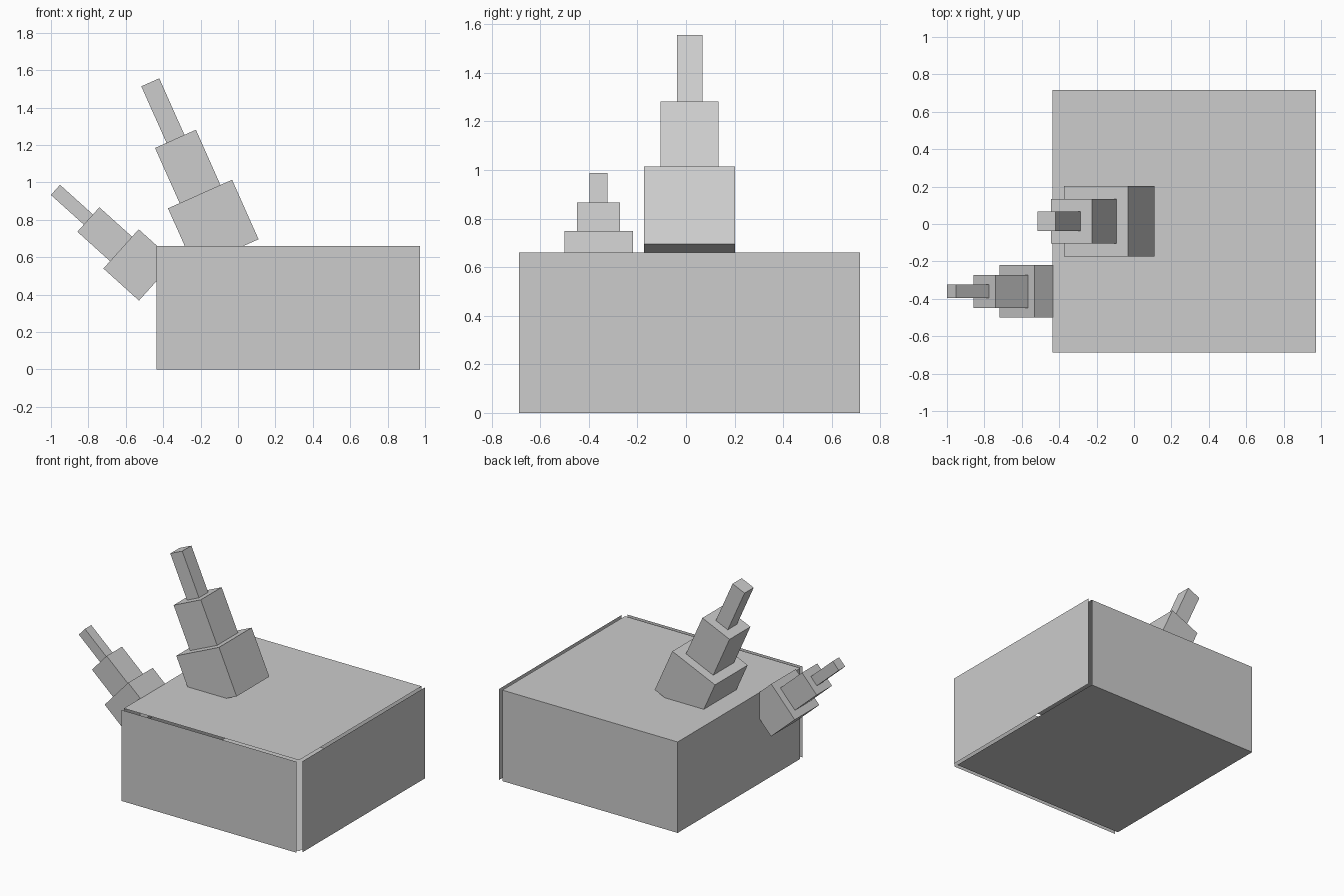
import bpy, bmesh, math
from mathutils import Matrix, Vector

if "Cube" in bpy.data.objects:
    bpy.data.objects.remove(bpy.data.objects["Cube"])

grey = bpy.data.materials.new("light_grey")
grey.diffuse_color = (0.604, 0.604, 0.604, 1)
grey.use_nodes = True
grey.node_tree.nodes["Principled BSDF"].inputs["Base Color"].default_value = grey.diffuse_color


def finish(name, bm):
    mesh = bpy.data.meshes.new(name)
    bm.to_mesh(mesh)
    bm.free()
    mesh.materials.append(grey)
    obj = bpy.data.objects.new(name, mesh)
    bpy.context.collection.objects.link(obj)
    return obj


def panel(name, center, size, normal):
    """Thin flat sheet; size is (across, up) in the sheet's own plane."""
    bm = bmesh.new()
    bmesh.ops.create_grid(bm, x_segments=1, y_segments=1, size=0.5)
    rot = {"+x": Matrix(((0, 0, 1), (1, 0, 0), (0, 1, 0))),
           "-x": Matrix(((0, 0, -1), (-1, 0, 0), (0, 1, 0))),
           "+y": Matrix(((-1, 0, 0), (0, 0, 1), (0, 1, 0))),
           "-y": Matrix(((1, 0, 0), (0, 0, -1), (0, 1, 0))),
           "+z": Matrix.Identity(3),
           "-z": Matrix(((1, 0, 0), (0, -1, 0), (0, 0, -1)))}[normal]
    bm.transform(Matrix.Translation(center) @ rot.to_4x4()
                 @ Matrix.Diagonal((size[0], size[1], 1, 1)))
    finish(name, bm)


def stepped_arm(name, tip, tilt, steps):
    """Square blocks stacked from the tip down along an axis leaning to -x."""
    rot = Matrix.Rotation(-math.radians(tilt), 4, "Y")
    axis = rot @ Vector((0, 0, 1))
    top = Vector(tip)
    for label, width, length in steps:
        bm = bmesh.new()
        bmesh.ops.create_cube(bm, size=1)
        bm.transform(Matrix.Translation(top - axis * length / 2) @ rot
                     @ Matrix.Diagonal((width, width, length, 1)))
        finish(f"{name}_{label}", bm)
        top -= axis * length


# Body: six separate sheets, with the front and right ones standing off a little
X0, X1, Y0, Y1, H = -0.435, 0.972, -0.688, 0.717, 0.66
CX, CY, W, D = (X0 + X1) / 2, (Y0 + Y1) / 2, X1 - X0, Y1 - Y0
panel("body_bottom", (CX, CY, 0), (W, D), "-z")
panel("body_top", (CX, CY, H), (W, D), "+z")
panel("body_left", (X0, CY, H / 2), (D, H), "-x")
panel("body_right", (1.0, CY, H / 2), (D, H), "+x")
panel("body_back", (CX, Y1, H / 2), (W, H), "+y")
panel("body_front", (CX, -0.717, H / 2), (W, H), "-y")

# Large arm rising out of the top
stepped_arm("top_arm", (-0.469, 1.535, 0) and (-0.469, 0.0145, 1.535), 24,
            [("tip", 0.105, 0.331), ("middle", 0.239, 0.323), ("base", 0.375, 0.348)])

# Small arm leaning out of the left side
stepped_arm("side_arm", (-0.976, -0.36, 0.96), 48,
            [("tip", 0.073, 0.237), ("middle", 0.176, 0.235), ("base", 0.282, 0.256)])
